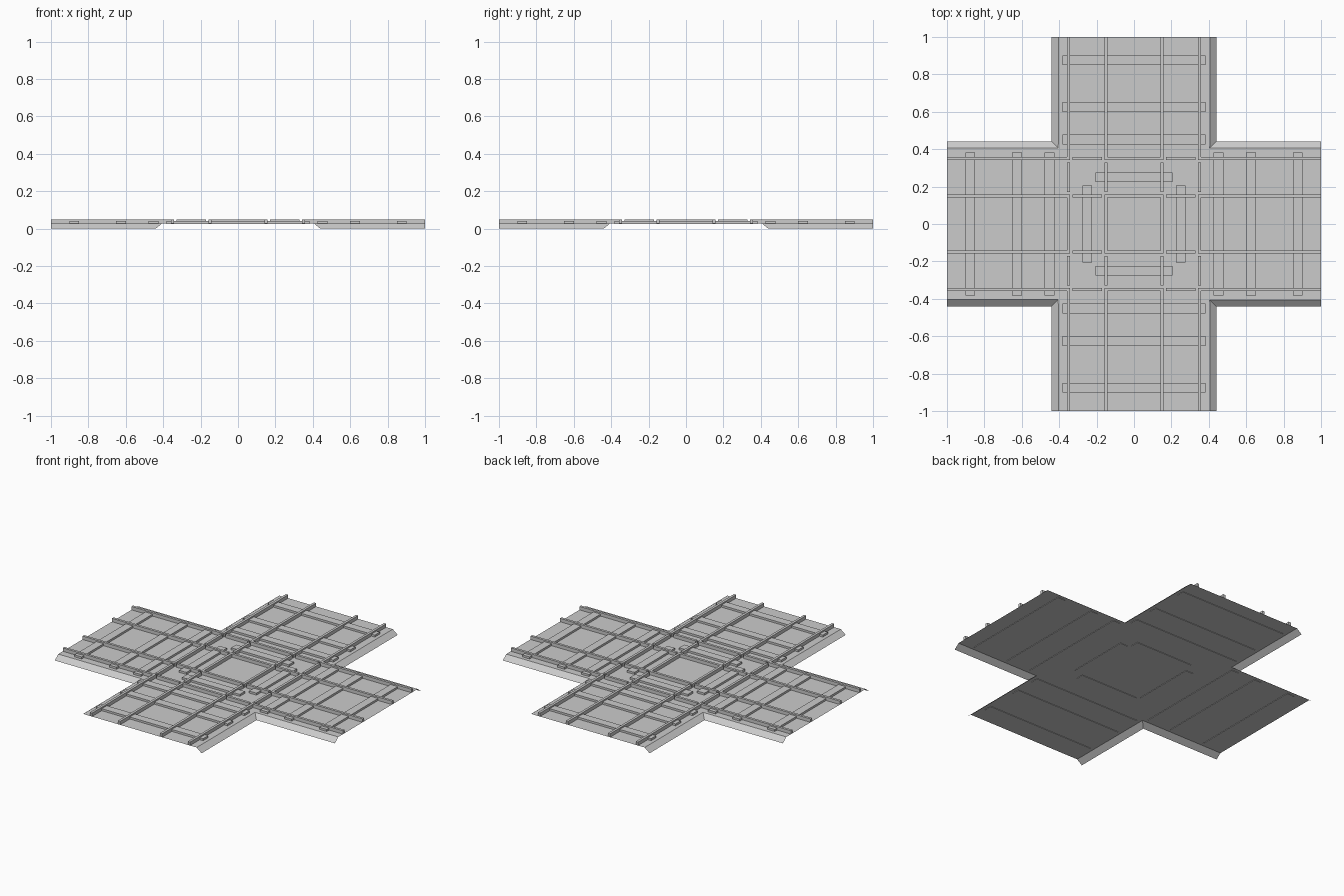
import bpy, bmesh
from math import pi
from mathutils import Matrix, Vector

cube = bpy.data.objects.get("Cube")
if cube:
    bpy.data.objects.remove(cube, do_unlink=True)

grey = bpy.data.materials.new("plain grey")
grey.use_nodes = True
grey.diffuse_color = (0.6, 0.6, 0.6, 1)
grey.node_tree.nodes["Principled BSDF"].inputs["Base Color"].default_value = grey.diffuse_color

TOP = 0.028           # bed surface height
SHOULDER, TOE = 0.405, 0.44
RAIL_W, RAIL_TOP = 0.016, 0.05
TRACKS = (-0.35, -0.15, 0.15, 0.35)


def finish(bm, name):
    mesh = bpy.data.meshes.new(name)
    bm.to_mesh(mesh)
    bm.free()
    mesh.materials.append(grey)
    obj = bpy.data.objects.new(name, mesh)
    bpy.context.collection.objects.link(obj)
    return obj


def add_box(bm, lo, hi, turn):
    """Box between two corners, turned about the vertical axis."""
    lo, hi = Vector(lo), Vector(hi)
    place = Matrix.Translation((lo + hi) / 2) @ Matrix.Diagonal((*(hi - lo), 1))
    bmesh.ops.create_cube(bm, size=1, matrix=turn @ place)


# Cross-shaped ballast bed: open shell with sloped shoulders
bm = bmesh.new()
s, t = SHOULDER, TOE


def face(points, turn):
    bm.faces.new([bm.verts.new(turn @ Vector(p)) for p in points])


face([(-s, -s, TOP), (s, -s, TOP), (s, s, TOP), (-s, s, TOP)], Matrix())
for i in range(4):
    turn = Matrix.Rotation(i * pi / 2, 4, 'Z')
    face([(s, -s, TOP), (1, -s, TOP), (1, s, TOP), (s, s, TOP)], turn)
    face([(s, s, TOP), (1, s, TOP), (1, t, 0), (t, t, 0)], turn)
    face([(t, -t, 0), (1, -t, 0), (1, -s, TOP), (s, -s, TOP)], turn)
bmesh.ops.remove_doubles(bm, verts=bm.verts, dist=0.0001)
finish(bm, "ballast_bed")

# Sleepers: three long ones on each arm, one short one on each side of the middle
bm = bmesh.new()
for i in range(4):
    turn = Matrix.Rotation(i * pi / 2, 4, 'Z')
    for x, half in ((0.25, 0.206), (0.452, 0.382), (0.625, 0.382), (0.875, 0.382)):
        add_box(bm, (x - 0.026, -half, 0.025), (x + 0.026, half, 0.041), turn)
finish(bm, "sleepers")

# Rails: broken by a wheel gap on the inner side of each rail they cross
runs = ((-1, -0.342), (-0.33, -0.17), (-0.158, 0.158), (0.17, 0.33), (0.342, 1))
for name, angle in (("cross_rails", 0), ("through_rails", pi / 2)):
    bm = bmesh.new()
    turn = Matrix.Rotation(angle, 4, 'Z')
    for y in TRACKS:
        for a, b in runs:
            add_box(bm, (a, y - RAIL_W / 2, TOP), (b, y + RAIL_W / 2, RAIL_TOP), turn)
    finish(bm, name)
